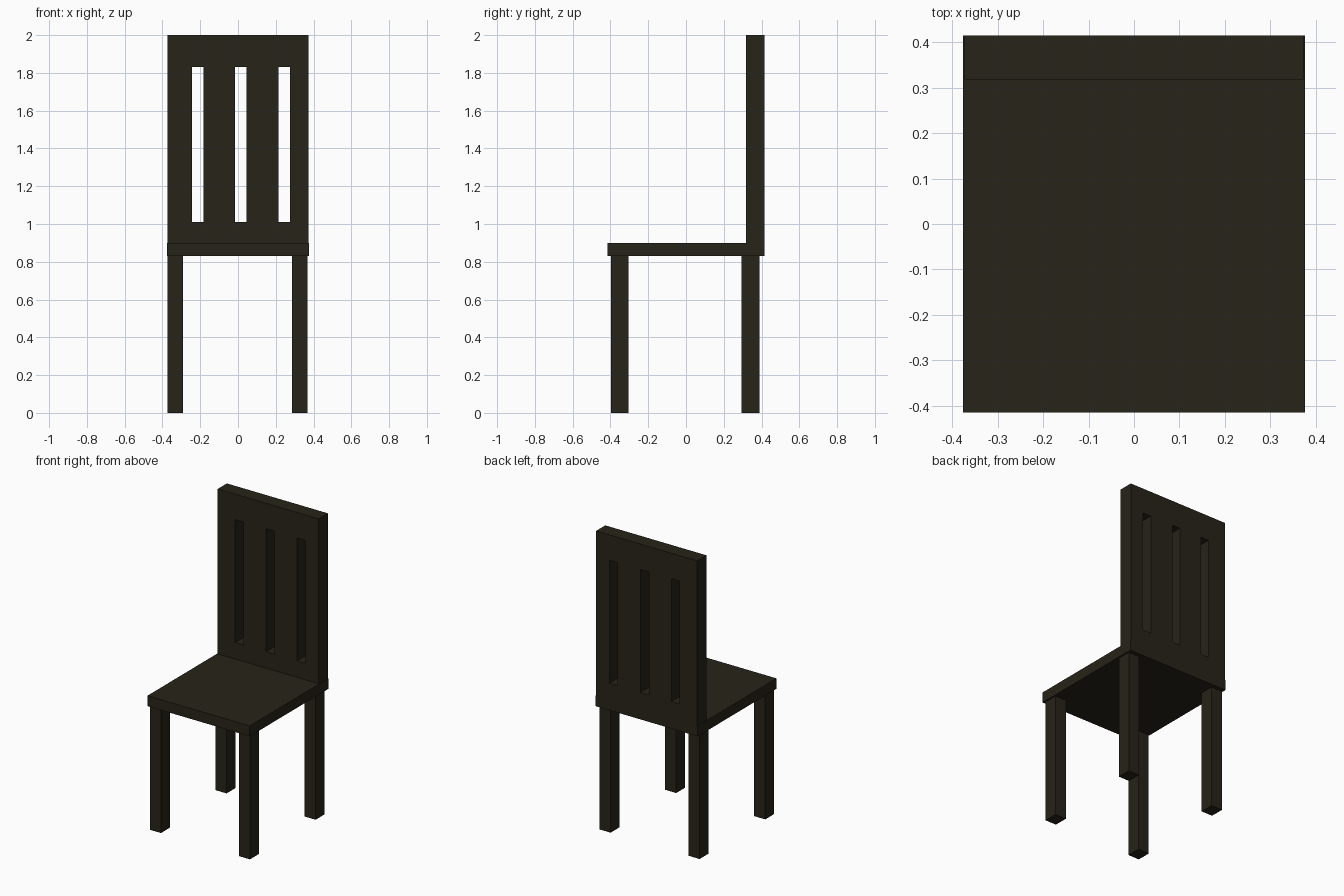
import bpy, bmesh
from mathutils import Vector

if "Cube" in bpy.data.objects:
    bpy.data.objects.remove(bpy.data.objects["Cube"])

wood = bpy.data.materials.new("dark_wood")
wood.diffuse_color = (0.02, 0.017, 0.009, 1)
wood.use_nodes = True
wood.node_tree.nodes["Principled BSDF"].inputs["Base Color"].default_value = wood.diffuse_color


def add_object(name, bm):
    bmesh.ops.recalc_face_normals(bm, faces=bm.faces)
    mesh = bpy.data.meshes.new(name)
    bm.to_mesh(mesh)
    bm.free()
    mesh.materials.append(wood)
    obj = bpy.data.objects.new(name, mesh)
    bpy.context.collection.objects.link(obj)
    return obj


def box(name, x, y, z):
    """Box spanning the given (min, max) ranges."""
    bm = bmesh.new()
    bmesh.ops.create_cube(bm, size=1)
    spans = (x, y, z)
    for v in bm.verts:
        v.co = Vector([s[0] if c < 0 else s[1] for c, s in zip(v.co, spans)])
    return add_object(name, bm)


# Seat
box("seat", (-0.377, 0.377), (-0.415, 0.415), (0.83, 0.90))

# Legs
for side, x in (("left", (-0.372, -0.29)), ("right", (0.285, 0.367))):
    for end, y in (("front", (-0.398, -0.304)), ("back", (0.294, 0.388))):
        box(f"{end}_{side}_leg", x, y, (0, 0.83))

# Backrest: one panel with three vertical slots, extruded from a grid of cells
xs = (-0.373, -0.243, -0.182, -0.016, 0.045, 0.214, 0.275, 0.373)
zs = (0.90, 1.01, 1.83, 2.0)
front_y, back_y = 0.318, 0.415
bm = bmesh.new()
grid = [[bm.verts.new((x, front_y, z)) for z in zs] for x in xs]
for i in range(len(xs) - 1):
    for j in range(len(zs) - 1):
        if i % 2 == 1 and j == 1:
            continue  # slot opening
        bm.faces.new((grid[i][j], grid[i + 1][j], grid[i + 1][j + 1], grid[i][j + 1]))
ext = bmesh.ops.extrude_face_region(bm, geom=bm.faces[:], use_keep_orig=True)
moved = [e for e in ext["geom"] if isinstance(e, bmesh.types.BMVert)]
bmesh.ops.translate(bm, verts=moved, vec=(0, back_y - front_y, 0))
add_object("slotted_backrest", bm)
